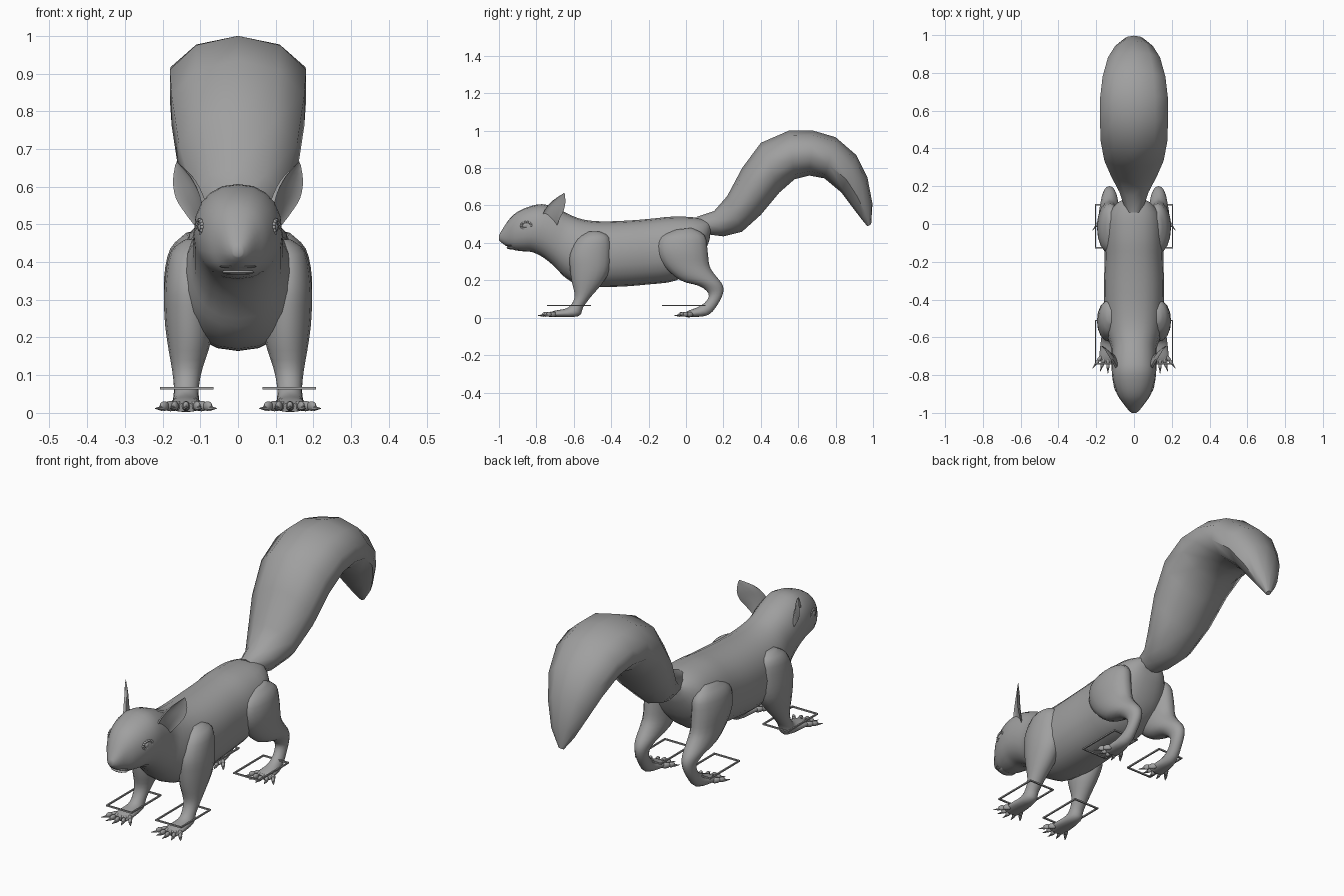
import bpy, bmesh, math
from mathutils import Matrix, Vector

old = bpy.data.objects.get("Cube")
if old:
    bpy.data.objects.remove(old, do_unlink=True)

FUR = (0.35, 0.35, 0.35, 1)
fur = bpy.data.materials.new("grey_fur")
fur.use_nodes = True
fur.diffuse_color = FUR
fur.node_tree.nodes["Principled BSDF"].inputs["Base Color"].default_value = FUR


def finish(name, bm, mirror=False, angle=50):
    """Turn a bmesh into a shaded object, optionally mirrored across x."""
    bmesh.ops.recalc_face_normals(bm, faces=bm.faces[:])
    mesh = bpy.data.meshes.new(name)
    bm.to_mesh(mesh)
    bm.free()
    mesh.materials.append(fur)
    obj = bpy.data.objects.new(name, mesh)
    bpy.context.collection.objects.link(obj)
    bpy.ops.object.select_all(action="DESELECT")
    obj.select_set(True)
    bpy.context.view_layer.objects.active = obj
    bpy.ops.object.shade_smooth_by_angle(angle=math.radians(angle))
    if mirror:
        obj.modifiers.new("mirror", "MIRROR").use_mirror_merge = False
    return obj


def catmull(a, b, c, d, t):
    return 0.5 * (2 * b + (c - a) * t + (2 * a - 5 * b + 4 * c - d) * t * t
                  + (3 * b - a - 3 * c + d) * t ** 3)


def refine(rings, steps):
    """Insert smoothly interpolated rings between the given ones."""
    last = len(rings) - 1
    result = []
    for i in range(last):
        quad = [rings[min(max(i + k, 0), last)] for k in (-1, 0, 1, 2)]
        for s in range(steps):
            result.append([catmull(*v, s / steps) for v in zip(*quad)])
    return result + [rings[last]]


def loft(name, rings, sides=16, steps=3, power=1.0, cup=None, mirror=False):
    """Skin oval rings: (y, z) of one edge, (y, z) of the other, half width, x, x skew."""
    rings = [tuple(r) + (0,) * (7 - len(r)) for r in rings]
    bm = bmesh.new()
    loops = []
    for y1, z1, y2, z2, half, x, skew in refine(rings, steps):
        loop = []
        for k in range(sides):
            turn = math.tau * k / sides
            c, s = math.cos(turn), math.sin(turn)
            c = math.copysign(abs(c) ** power, c)
            s = math.copysign(abs(s) ** power, s)
            if cup and s > 0:
                s *= cup
            t = (1 - c) / 2
            loop.append(bm.verts.new((x + half * s - skew * c / 2,
                                      y1 + (y2 - y1) * t, z1 + (z2 - z1) * t)))
        loops.append(loop)
    for a, b in zip(loops, loops[1:]):
        for k in range(sides):
            n = (k + 1) % sides
            bm.faces.new((a[k], a[n], b[n], b[k]))
    bm.faces.new(loops[0])
    bm.faces.new(loops[-1])
    return finish(name, bm, mirror)


def ball(bm, place, size, turn=0):
    matrix = (Matrix.Translation(place) @ Matrix.Rotation(turn, 4, "Z")
              @ Matrix.Diagonal((*size, 1)))
    bmesh.ops.create_uvsphere(bm, u_segments=10, v_segments=6, radius=1, matrix=matrix)


# Head, neck and torso in one skin
loft("body", [
    (-1.0, .44, -1.0, .415, .012),
    (-.985, .467, -.985, .40, .03),
    (-.95, .52, -.955, .38, .055),
    (-.91, .56, -.92, .362, .082),
    (-.85, .59, -.87, .355, .105),
    (-.77, .607, -.82, .35, .117),
    (-.69, .585, -.76, .32, .118),
    (-.62, .55, -.7, .27, .12),
    (-.55, .525, -.64, .21, .14),
    (-.45, .515, -.55, .17, .155),
    (-.3, .52, -.38, .165, .16),
    (-.18, .53, -.2, .178, .155),
    (-.08, .54, -.05, .2, .155),
    (.03, .538, .06, .28, .14),
    (.1, .525, .12, .4, .09),
    (.14, .51, .13, .45, .04),
], sides=20, power=.9)

# Bushy tail, broad and faceted
loft("tail", [
    (.06, .54, .08, .45, .045),
    (.15, .57, .2, .435, .08),
    (.22, .65, .3, .46, .125),
    (.3, .8, .4, .55, .165),
    (.4, .935, .5, .67, .185),
    (.55, 1.0, .58, .74, .19),
    (.68, 1.0, .66, .76, .188),
    (.8, .965, .74, .745, .175),
    (.91, .87, .83, .67, .145),
    (.97, .75, .89, .59, .105),
    (.997, .61, .94, .525, .06),
    (.99, .5, .97, .488, .012),
], sides=10, steps=1)

# Legs
loft("front_legs", [
    (-.52, .46, -.46, .46, .02, .12),
    (-.58, .42, -.41, .43, .05, .13),
    (-.62, .34, -.4, .34, .065, .13),
    (-.62, .26, -.41, .25, .065, .13),
    (-.61, .19, -.45, .18, .057, .13),
    (-.595, .12, -.51, .11, .04, .135),
    (-.61, .075, -.55, .055, .033, .137),
    (-.64, .05, -.575, .008, .036, .138),
    (-.7, .038, -.69, .003, .045, .138),
    (-.735, .025, -.73, .003, .038, .138),
], mirror=True)
loft("hind_legs", [
    (-.06, .47, .03, .48, .02, .12),
    (-.14, .43, .1, .44, .055, .125),
    (-.155, .36, .115, .36, .066, .13),
    (-.12, .28, .125, .28, .062, .13),
    (-.03, .2, .15, .235, .055, .13),
    (.07, .17, .19, .185, .042, .13),
    (.12, .13, .2, .14, .03, .13),
    (.11, .09, .175, .08, .027, .133),
    (.07, .06, .12, .015, .031, .138),
    (.02, .04, .03, .003, .042, .138),
    (-.005, .026, 0, .003, .037, .138),
], mirror=True)

# Cupped ears leaning outward
loft("ears", [
    (-.75, .5, -.69, .49, .02, .1, .02),
    (-.765, .545, -.675, .53, .03, .118, .045),
    (-.75, .585, -.655, .57, .028, .135, .06),
    (-.71, .628, -.645, .615, .02, .15, .045),
    (-.65, .668, -.648, .66, .003, .165, .002),
], sides=12, cup=-.55, mirror=True)

# Toes with claws, and a square wire frame round each ankle
for name, heel, frame_y in (("front", -.71, -.625), ("hind", .02, -.012)):
    bm = bmesh.new()
    for i in range(-2, 3):
        turn = i * .32
        ahead = Vector((math.sin(turn), -math.cos(turn), 0))
        root = Vector((.138 + i * .016, heel + abs(i) * .006, .018))
        ball(bm, root + ahead * .015, (.011, .025, .014), turn)
        ball(bm, root + ahead * .042, (.009, .018, .013), turn)
        claw = (Matrix.Translation(root + ahead * .068 - Vector((0, 0, .006)))
                @ ahead.to_track_quat("Z", "Y").to_matrix().to_4x4())
        bmesh.ops.create_cone(bm, cap_ends=True, segments=6, radius1=.007,
                              radius2=.001, depth=.03, matrix=claw)
    finish(name + "_toes", bm, True)

    bm = bmesh.new()
    for side in (-1, 1):
        for offset, size in (((side * .068, 0), (.007, .235)),
                             ((0, side * .114), (.143, .007))):
            matrix = (Matrix.Translation((.136 + offset[0], frame_y + offset[1], .065))
                      @ Matrix.Diagonal((*size, .007, 1)))
            bmesh.ops.create_cube(bm, size=1, matrix=matrix)
    finish(name + "_ankle_frames", bm, True, 30)

# Eyeballs with raised lids
bm = bmesh.new()
ball(bm, (.094, -.852, .492), (.013, .023, .016), .25)
finish("eyes", bm, True)
bm = bmesh.new()
for k in range(14):
    turn = math.tau * k / 14
    along = math.cos(turn)
    ball(bm, (.1 + along * .006, -.852 + along * .027, .492 + math.sin(turn) * .019),
         (.007, .009, .006), .25)
finish("eyelids", bm, True)

# Lips and nose
bm = bmesh.new()
ball(bm, (0, -.935, .388), (.052, .034, .007))
ball(bm, (0, -.928, .373), (.046, .032, .008))
finish("lips", bm)
bm = bmesh.new()
ball(bm, (0, -.986, .432), (.018, .014, .016))
finish("nose", bm)
